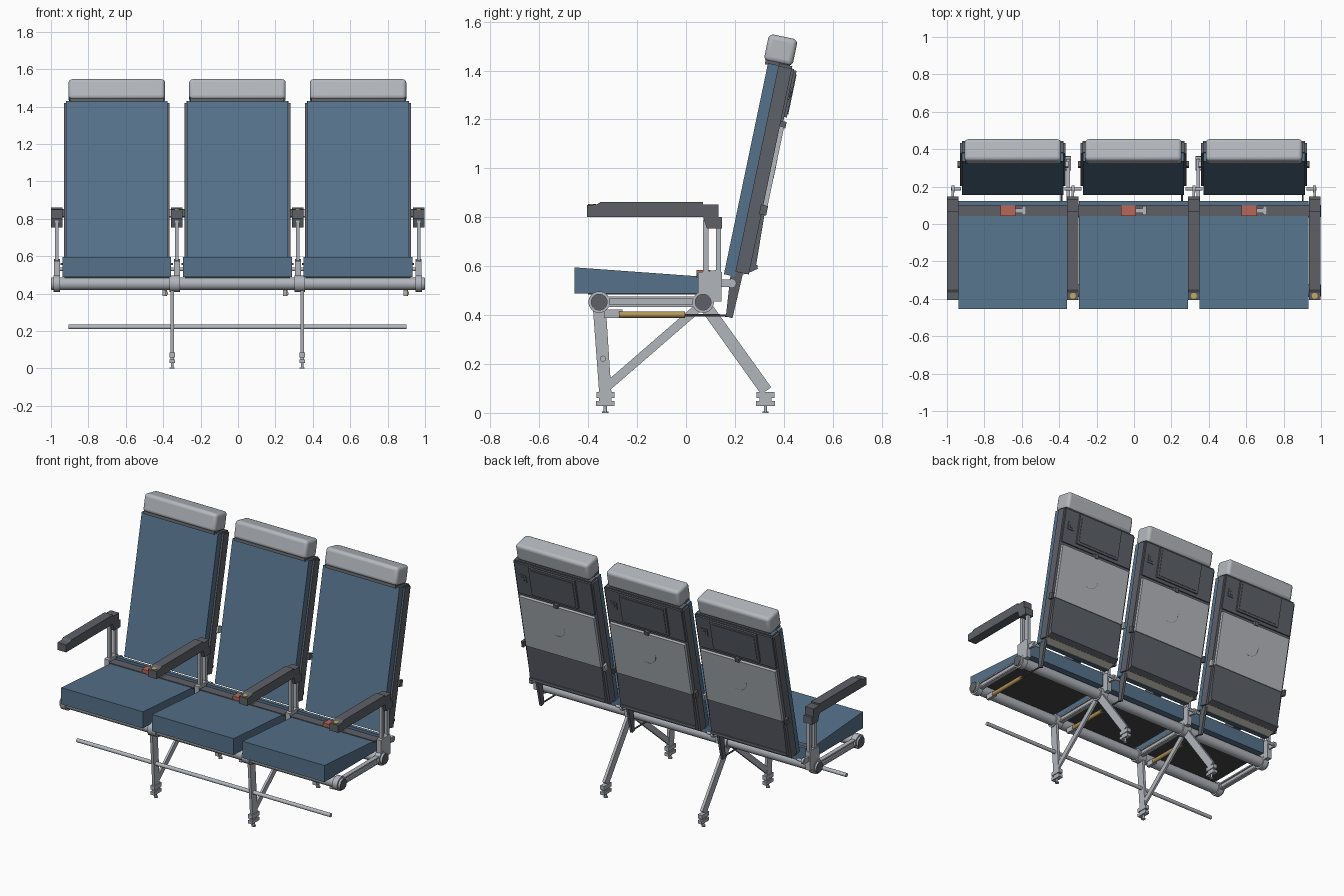
import bpy, bmesh, math
from mathutils import Matrix, Vector

if "Cube" in bpy.data.objects:
    bpy.data.objects.remove(bpy.data.objects["Cube"])


def material(name, r, g, b):
    m = bpy.data.materials.new(name)
    m.diffuse_color = (r, g, b, 1)
    m.use_nodes = True
    m.node_tree.nodes["Principled BSDF"].inputs["Base Color"].default_value = m.diffuse_color
    return m


BLUE = material("blue_fabric", 0.093, 0.17, 0.258)
DARK = material("dark_grey_plastic", 0.11, 0.118, 0.135)
SHELL = material("slate_grey_shell", 0.11, 0.121, 0.142)
LIGHT = material("light_grey_trim", 0.46, 0.485, 0.515)
METAL = material("frame_metal", 0.44, 0.46, 0.5)
BLACK = material("black_pan", 0.062, 0.062, 0.067)
GOLD = material("gold_cylinder", 0.48, 0.31, 0.1)
YELLOW = material("yellow_button", 0.55, 0.41, 0.12)
RED = material("red_buckle", 0.48, 0.135, 0.1)
BEIGE = material("beige_strip", 0.68, 0.66, 0.55)

# Local frame of a reclined backrest: y runs backwards, z runs up the back
TILT = Matrix.Translation((0, 0.155, 0.567)) @ Matrix.Rotation(-math.radians(11.8), 4, 'X')
SEATS = (-0.648, -0.003, 0.642)
ARMS = (-0.969, -0.327, 0.320, 0.966)
LEGS = (-0.352, 0.343)


def finish(name, bm, mat, matrix=None, bevel=0, smooth=False, segments=3):
    bmesh.ops.recalc_face_normals(bm, faces=bm.faces)
    me = bpy.data.meshes.new(name)
    bm.to_mesh(me)
    bm.free()
    ob = bpy.data.objects.new(name, me)
    bpy.context.collection.objects.link(ob)
    me.materials.append(mat)
    if matrix is not None:
        ob.matrix_world = matrix
    if bevel:
        mod = ob.modifiers.new("soft_edges", 'BEVEL')
        mod.width, mod.segments = bevel, segments
    if smooth:
        bpy.ops.object.select_all(action='DESELECT')
        ob.select_set(True)
        bpy.context.view_layer.objects.active = ob
        bpy.ops.object.shade_smooth_by_angle(angle=math.radians(35))
    return ob


def profile(name, pts, x0, x1, mat, **kw):
    """Extrude a side outline (y, z) from x0 to x1."""
    bm = bmesh.new()
    face = bm.faces.new([bm.verts.new((x0, y, z)) for y, z in pts])
    ext = bmesh.ops.extrude_face_region(bm, geom=[face])
    moved = [g for g in ext["geom"] if isinstance(g, bmesh.types.BMVert)]
    bmesh.ops.translate(bm, verts=moved, vec=(x1 - x0, 0, 0))
    return finish(name, bm, mat, **kw)


def box(name, x, y, z, mat, **kw):
    pts = [(y[0], z[0]), (y[1], z[0]), (y[1], z[1]), (y[0], z[1])]
    return profile(name, pts, x[0], x[1], mat, **kw)


def strut(name, x, a, b, width, thick, mat):
    """Flat bar between two side-view points."""
    a, b = Vector(a), Vector(b)
    d = (b - a).normalized() * width / 2
    n = Vector((-d.y, d.x))
    profile(name, [a + n, a - n, b - n, b + n], x - thick / 2, x + thick / 2, mat)


def rod(name, a, b, r, mat, sides=24):
    a, b = Vector(a), Vector(b)
    d = b - a
    bm = bmesh.new()
    m = Matrix.Translation((a + b) / 2) @ d.to_track_quat('Z', 'Y').to_matrix().to_4x4()
    bmesh.ops.create_cone(bm, cap_ends=True, segments=sides, radius1=r, radius2=r,
                          depth=d.length, matrix=m)
    return finish(name, bm, mat, smooth=True)


# Cross tubes with dark end plugs, and the low baggage bar
for label, y in (("front", -0.355), ("rear", 0.07)):
    rod(label + "_cross_tube", (-0.998, y, 0.453), (0.998, y, 0.453), 0.034, METAL, 32)
    rod(label + "_tube_plugs", (-1, y, 0.453), (1, y, 0.453), 0.032, DARK, 32)
rod("baggage_bar", (-0.905, -0.34, 0.222), (0.9, -0.34, 0.222), 0.012, LIGHT)

# Armrests with their posts, brackets and seat spreaders
for i, x in enumerate(ARMS):
    profile("armrest", [(-0.405, 0.802), (0.07, 0.802), (0.085, 0.755), (0.147, 0.755),
                        (0.147, 0.802), (0.132, 0.802), (0.132, 0.852), (0.07, 0.852),
                        (0.07, 0.862), (-0.35, 0.862), (-0.365, 0.852), (-0.405, 0.85)],
            x - 0.03, x + 0.03, DARK)
    if i:
        rod("recline_button", (x, -0.384, 0.845), (x, -0.384, 0.855), 0.016, YELLOW, 16)
    for y in (0.08, 0.133):
        box("armrest_post", (x - 0.01, x + 0.01), (y - 0.011, y + 0.011), (0.56, 0.79), METAL)
    profile("pivot_bracket", [(0.05, 0.49), (0.08, 0.455), (0.145, 0.455), (0.147, 0.575),
                              (0.13, 0.585), (0.05, 0.575)], x - 0.016, x + 0.016, METAL)
    strut("pivot_link", x, (0.13, 0.53), (0.185, 0.53), 0.03, 0.014, METAL)
    rod("pivot_eye", (x - 0.008, 0.187, 0.53), (x + 0.008, 0.187, 0.53), 0.019, METAL)
    rod("pivot_pin", (x - (0.01 if i == 0 else 0.045), 0.187, 0.53),
        (x + (0.01 if i == 3 else 0.045), 0.187, 0.53), 0.009, METAL)
    # Spreader: two rails around a recessed web
    box("spreader_web", (x - 0.005, x + 0.005), (-0.35, 0.07), (0.437, 0.474), METAL)
    for z in (0.434, 0.468):
        box("spreader_rail", (x - 0.014, x + 0.014), (-0.32, 0.04), (z, z + 0.009), METAL)
    for y in (-0.355, 0.07):
        rod("tube_collar", (x - 0.018, y, 0.453), (x + 0.018, y, 0.453), 0.044, METAL, 32)

# Legs with braces and floor fittings
for x in LEGS:
    profile("front_leg", [(-0.38, 0.42), (-0.327, 0.42), (-0.305, 0.08), (-0.355, 0.08)],
            x - 0.009, x + 0.009, METAL)
    strut("diagonal_brace", x, (-0.325, 0.105), (0.05, 0.43), 0.036, 0.014, METAL)
    strut("rear_leg", x, (0.085, 0.43), (0.328, 0.09), 0.05, 0.018, METAL)
    for y in (-0.355, 0.07):
        rod("leg_clamp", (x - 0.015, y, 0.453), (x + 0.015, y, 0.453), 0.044, METAL, 32)
    for y in (-0.33, 0.325):
        box("foot_upper", (x - 0.014, x + 0.014), (y - 0.037, y + 0.037), (0.06, 0.086), METAL)
        box("foot_neck", (x - 0.009, x + 0.009), (y - 0.025, y + 0.025), (0.045, 0.065), METAL)
        box("foot_lower", (x - 0.014, x + 0.014), (y - 0.038, y + 0.038), (0.028, 0.048), METAL)
        rod("foot_stud", (x, y, 0.005), (x, y, 0.03), 0.007, METAL, 12)
        rod("foot_disc", (x, y, 0), (x, y, 0.006), 0.013, METAL, 16)

for n, cx in enumerate(SEATS):
    # Seat cushion with a rear lip, pan and belt
    profile("seat_cushion", [(-0.455, 0.488), (0.123, 0.488), (0.123, 0.58), (0.1, 0.58),
                             (0.1, 0.555), (-0.455, 0.595)], cx - 0.291, cx + 0.291, BLUE)
    box("seat_pan", (cx - 0.28, cx + 0.28), (-0.4, 0.045), (0.485, 0.489), BLACK)
    box("lap_belt", (cx - 0.3, cx + 0.3), (0.042, 0.1), (0.553, 0.564), DARK)
    box("belt_buckle", (cx - 0.066, cx + 0.015), (0.043, 0.1), (0.562, 0.584), RED)
    box("belt_tongue_neck", (cx + 0.01, cx + 0.05), (0.06, 0.084), (0.562, 0.573), LIGHT)
    box("belt_tongue", (cx + 0.048, cx + 0.07), (0.048, 0.096), (0.562, 0.573), LIGHT)

    # Recline cylinder and the lever it drives
    rx = cx + 0.26
    box("cylinder_mount", (rx - 0.016, rx + 0.004), (-0.335, -0.26), (0.388, 0.422), METAL)
    rod("recline_cylinder", (rx, -0.275, 0.402), (rx, -0.005, 0.402), 0.013, GOLD, 16)
    rod("recline_rod", (rx, -0.005, 0.4), (rx, 0.175, 0.398), 0.005, DARK, 10)
    profile("recline_lever", [(0.185, 0.59), (0.24, 0.6), (0.19, 0.387), (0.163, 0.395)],
            rx - 0.008, rx + 0.008, DARK)

    # Backrest, in the tilted frame
    M = Matrix.Translation((cx, 0, 0)) @ TILT

    def back(name, x, y, z, mat, **kw):
        return box(name, x, y, z, mat, matrix=M, **kw)

    back("back_cushion", (-0.271, 0.271), (0, 0.047), (0, 0.882), BLUE)
    back("back_shell", (-0.272, 0.272), (0.045, 0.1), (0.025, 0.89), SHELL)
    for s in (-1, 1):
        back("side_rail", sorted((s * 0.271, s * 0.283)), (0.044, 0.1), (0.02, 0.88), SHELL)
        inner = s == 1 - n
        back("tray_arm", sorted((s * 0.283, s * 0.297)), (0.09, 0.12), (0.27, 0.31),
             LIGHT if inner else DARK)
    # Tapered pocket above a flap with a pale strip on the underside
    profile("literature_pocket", [(0.098, 0.05), (0.122, 0.05), (0.112, 0.287), (0.098, 0.287)],
            -0.268, 0.268, SHELL, matrix=M)
    profile("lower_flap", [(0.098, 0.026), (0.131, 0.05), (0.127, 0.065), (0.098, 0.065)],
            -0.268, 0.268, DARK, matrix=M)
    profile("underside_strip", [(0.05, 0.002), (0.102, 0.027), (0.05, 0.027)],
            -0.265, 0.265, BEIGE, matrix=M)

    # Folded tray table with latch and a cup-ring groove
    back("tray_table", (-0.266, 0.266), (0.099, 0.118), (0.287, 0.64), LIGHT)
    back("tray_latch", (-0.014, 0.014), (0.1, 0.124), (0.635, 0.662), SHELL)
    for k in range(9):
        ang = math.radians(175 + k * 14)
        turn = M @ Matrix.Translation((0.02 + 0.06 * math.cos(ang), 0.118,
                                       0.49 + 0.06 * math.sin(ang))) \
            @ Matrix.Rotation(-ang - math.pi / 2, 4, 'Y')
        box("cup_ring", (-0.008, 0.008), (-0.001, 0.0006), (-0.001, 0.001), SHELL, matrix=turn)

    # Upper module with screen and side socket
    back("upper_shroud", (-0.272, 0.272), (0.098, 0.11), (0.66, 0.88), SHELL)
    back("screen_frame", (-0.165, 0.165), (0.108, 0.121), (0.68, 0.875), SHELL)
    back("screen", (-0.15, 0.15), (0.119, 0.124), (0.694, 0.86), SHELL)
    back("socket_plate", (0.197, 0.243), (0.108, 0.115), (0.752, 0.803), SHELL)
    back("socket_button", (0.21, 0.23), (0.114, 0.118), (0.765, 0.79), SHELL)

    # Headrest on a dark base
    back("headrest_base", (-0.25, 0.25), (-0.012, 0.09), (0.875, 0.9), DARK)
    back("headrest", (-0.258, 0.258), (-0.02, 0.1), (0.889, 1.001), LIGHT,
         bevel=0.02, segments=4, smooth=True)
